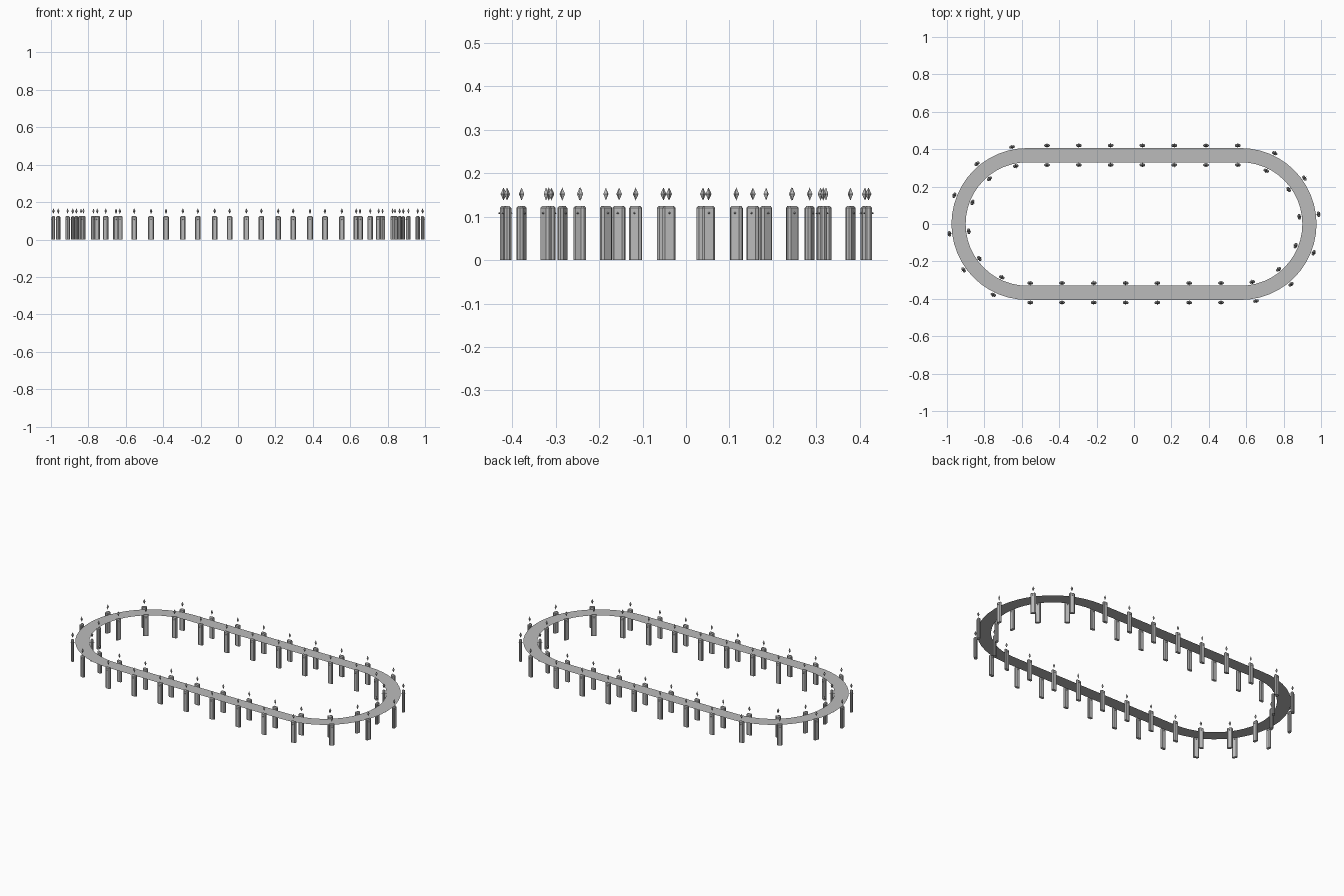
import bpy, bmesh
from math import sin, cos, pi, radians
from mathutils import Matrix

cube = bpy.data.objects.get("Cube")
if cube:
    bpy.data.objects.remove(cube, do_unlink=True)

HALF, RADIUS = 0.57, 0.368      # straight half length, bend radius of the centreline
BAND, OFFSET = 0.038, 0.052     # half width of the track, post distance from centreline
TRACK_Z = 0.112

grey = bpy.data.materials.new("plain grey")
grey.use_nodes = True
grey.diffuse_color = (0.5, 0.5, 0.5, 1)
grey.node_tree.nodes["Principled BSDF"].inputs["Base Color"].default_value = (0.5, 0.5, 0.5, 1)


def make_mesh(bm, name):
    bmesh.ops.recalc_face_normals(bm, faces=bm.faces)
    mesh = bpy.data.meshes.new(name)
    bm.to_mesh(mesh)
    bm.free()
    mesh.materials.append(grey)
    return mesh


def place(mesh, name, matrix=None):
    obj = bpy.data.objects.new(name, mesh)
    bpy.context.collection.objects.link(obj)
    if matrix:
        obj.matrix_world = matrix
    return obj


def octahedron(name, rx, ry, rz, z):
    bm = bmesh.new()
    ring = [bm.verts.new(p) for p in ((rx, 0, z), (0, ry, z), (-rx, 0, z), (0, -ry, z))]
    for tip in (bm.verts.new((0, 0, z + rz)), bm.verts.new((0, 0, z - rz))):
        for i in range(4):
            bm.faces.new((ring[i], ring[(i + 1) % 4], tip))
    return make_mesh(bm, name)


# Flat track band: two straights joined by two half circles
bm = bmesh.new()
pairs = []
STEPS = 24
for side in (1, -1):
    for i in range(STEPS + 1):
        a = -pi / 2 + pi * i / STEPS
        pairs.append([bm.verts.new((side * (HALF + r * cos(a)), side * r * sin(a), TRACK_Z))
                      for r in (RADIUS - BAND, RADIUS + BAND)])
for i, (inner, outer) in enumerate(pairs):
    next_inner, next_outer = pairs[(i + 1) % len(pairs)]
    bm.faces.new((inner, outer, next_outer, next_inner))
place(make_mesh(bm, "track"), "track")

# Post: slim slab with chamfered uprights and top; local x points across the track
bm = bmesh.new()
bmesh.ops.create_cube(bm, size=1, matrix=Matrix.Translation((0, 0, 0.0625))
                      @ Matrix.Diagonal((0.016, 0.03, 0.125, 1)))
edges = [e for e in bm.edges if max(v.co.z for v in e.verts) > 0.1]
bmesh.ops.bevel(bm, geom=edges, offset=0.005, segments=1, affect='EDGES')
post = make_mesh(bm, "post")

# Faceted stud through the post and floating gem above it
stud = octahedron("stud", 0.013, 0.008, 0.007, 0.108)
gem = octahedron("gem", 0.007, 0.007, 0.015, 0.152)

# Stations along one straight and one bend: x, radial angle
stations = [(-0.555 + 0.17 * i, -pi / 2, False) for i in range(7)]
stations += [(HALF, radians(-78.7 + 28.6 * i), True) for i in range(6)]

for half_turn in (0, pi):
    turn = Matrix.Rotation(half_turn, 4, 'Z')
    for x, angle, _ in stations:
        for row, sign in (("inner", -1), ("outer", 1)):
            r = RADIUS + sign * OFFSET
            m = (turn @ Matrix.Translation((x + r * cos(angle), r * sin(angle), 0))
                 @ Matrix.Rotation(angle, 4, 'Z'))
            place(post, row + "_post", m)
            place(stud, row + "_stud", m)
            place(gem, row + "_gem", m)
